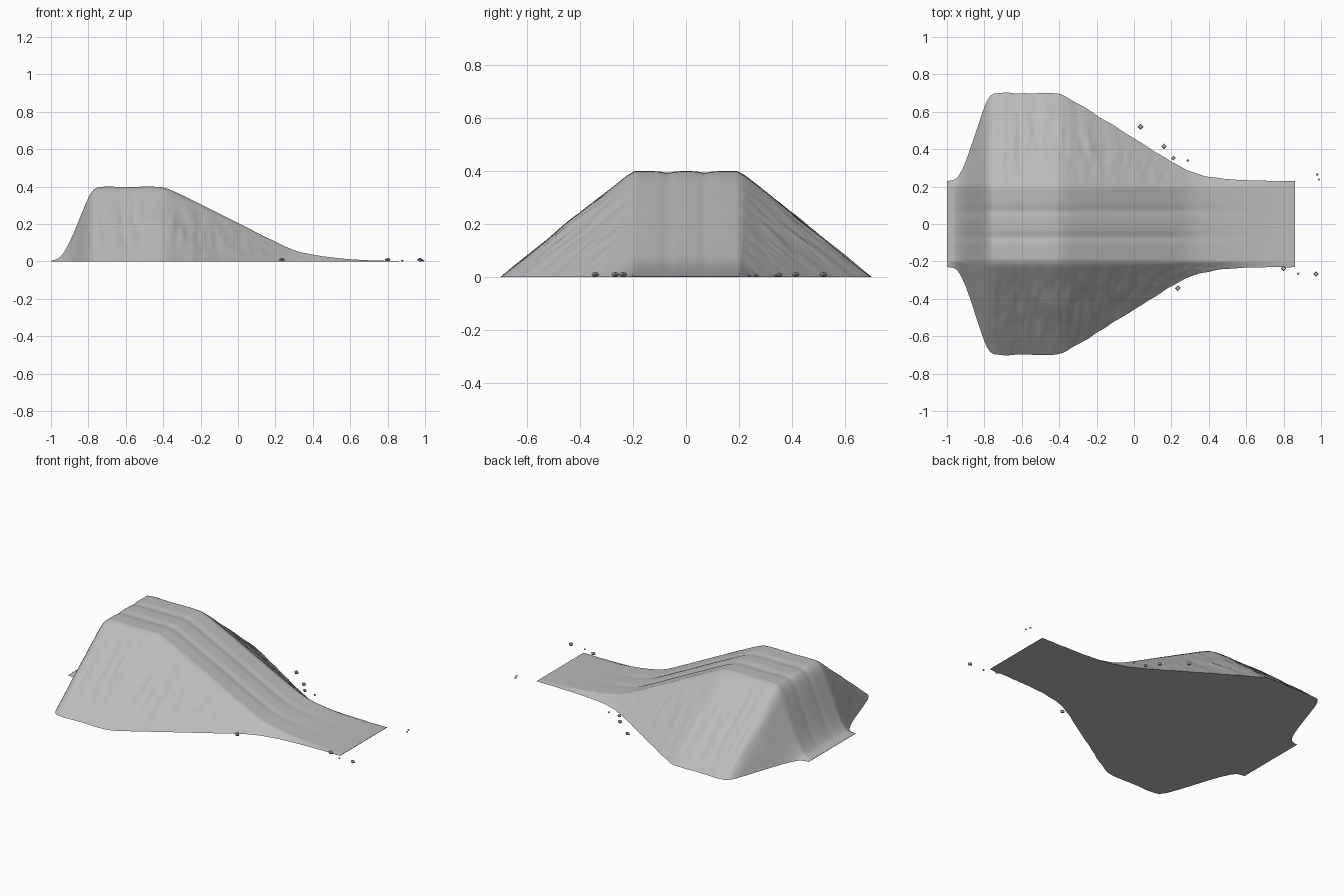
import bpy
import bmesh
import math
from mathutils import Vector, noise

cube = bpy.data.objects.get("Cube")
if cube:
    bpy.data.objects.remove(cube, do_unlink=True)


def make_material(name, colour):
    mat = bpy.data.materials.new(name)
    mat.use_nodes = True
    mat.diffuse_color = colour
    mat.node_tree.nodes["Principled BSDF"].inputs["Base Color"].default_value = colour
    return mat


def add_object(name, bm, mat):
    bmesh.ops.recalc_face_normals(bm, faces=bm.faces)
    mesh = bpy.data.meshes.new(name)
    bm.to_mesh(mesh)
    bm.free()
    mesh.materials.append(mat)
    obj = bpy.data.objects.new(name, mesh)
    bpy.context.collection.objects.link(obj)
    return obj


grey = make_material("earth grey", (0.5, 0.5, 0.5, 1))

# Long profile of the ramp: steep face, flat crest, long run-out
PROFILE = [(-1, 0.002), (-0.95, 0.025), (-0.9, 0.105), (-0.8, 0.34), (-0.77, 0.385),
           (-0.74, 0.398), (-0.6, 0.398), (-0.42, 0.398), (-0.36, 0.382), (-0.2, 0.305),
           (0, 0.205), (0.2, 0.105), (0.3, 0.06), (0.4, 0.036), (0.55, 0.016),
           (0.7, 0.006), (0.86, 0.002)]
CREST = 0.195


def slope(i):
    a, b = PROFILE[max(i - 1, 0)], PROFILE[min(i + 1, len(PROFILE) - 1)]
    return (b[1] - a[1]) / (b[0] - a[0])


def height(x):
    i = max(k for k in range(len(PROFILE) - 1) if PROFILE[k][0] <= x + 1e-6)
    (x0, h0), (x1, h1) = PROFILE[i], PROFILE[i + 1]
    d = x1 - x0
    t = (x - x0) / d
    h = (h0 * (1 + 2 * t) * (1 - t) ** 2 + h1 * t * t * (3 - 2 * t)
         + d * slope(i) * t * (1 - t) ** 2 + d * slope(i + 1) * t * t * (t - 1))
    return min(max(h, 0.002), 0.4)


def section(x):
    """Cross-section from the foot at -y over the crest to the foot at +y."""
    h = height(x)
    foot = 0.2 + math.hypot(1.25 * h, 0.03)
    points = []

    def bank(side):
        rows = []
        for k in range(25):
            t = k / 25
            y = foot + (CREST + 0.008 - foot) * t
            z = h * t
            # Scraped, uneven earth that fades out at the foot and the shoulder
            wave = noise.noise(Vector((x * 22, t * 3, side * 5)))
            wave += 0.5 * noise.noise(Vector((x * 45, t * 6, side * 9)))
            z += 0.009 * wave * math.sin(math.pi * t) * h / 0.4
            y += 0.005 * noise.noise(Vector((x * 14, side * 3, 0))) * (1 - t)
            rows.append((side * y, max(z, 0)))
        return rows

    points += bank(-1)
    for k in range(33):
        y = CREST * (k / 16 - 1)
        # Two shallow wheel ruts along the track
        rut = math.exp(-((abs(y) - 0.07) / 0.022) ** 2)
        points.append((y, h - 0.006 * rut * min(1, h / 0.1)))
    points += reversed(bank(1))
    return points


# Ramp body with closed underside
bm = bmesh.new()
STEPS = 186
rings = []
for s in range(STEPS + 1):
    x = -1 + 1.86 * s / STEPS
    rings.append([bm.verts.new((x, y, z)) for y, z in section(x)])
for a, b in zip(rings, rings[1:]):
    n = len(a)
    for k in range(n):
        j = (k + 1) % n
        bm.faces.new((a[k], a[j], b[j], b[k]))
bm.faces.new(rings[0])
bm.faces.new(rings[-1])
ramp = add_object("dirt_ramp", bm, grey)
bpy.ops.object.select_all(action="DESELECT")
bpy.context.view_layer.objects.active = ramp
ramp.select_set(True)
bpy.ops.object.shade_smooth_by_angle(angle=math.radians(50))

# Loose pebbles beside the run-out: x, y, radius
PEBBLES = [(0.035, 0.52, 0.015), (0.16, 0.415, 0.015), (0.21, 0.352, 0.013),
           (0.287, 0.34, 0.008), (0.98, 0.265, 0.008), (0.99, 0.238, 0.007),
           (0.235, -0.343, 0.015), (0.8, -0.238, 0.015), (0.878, -0.265, 0.007),
           (0.973, -0.268, 0.015)]
for i, (x, y, r) in enumerate(PEBBLES):
    bm = bmesh.new()
    bmesh.ops.create_uvsphere(bm, u_segments=4, v_segments=4, radius=r)
    for v in bm.verts:
        v.co.z *= 0.6
        v.co += Vector((x, y, r * 0.6))
    add_object(f"pebble_{i + 1}", bm, grey)
